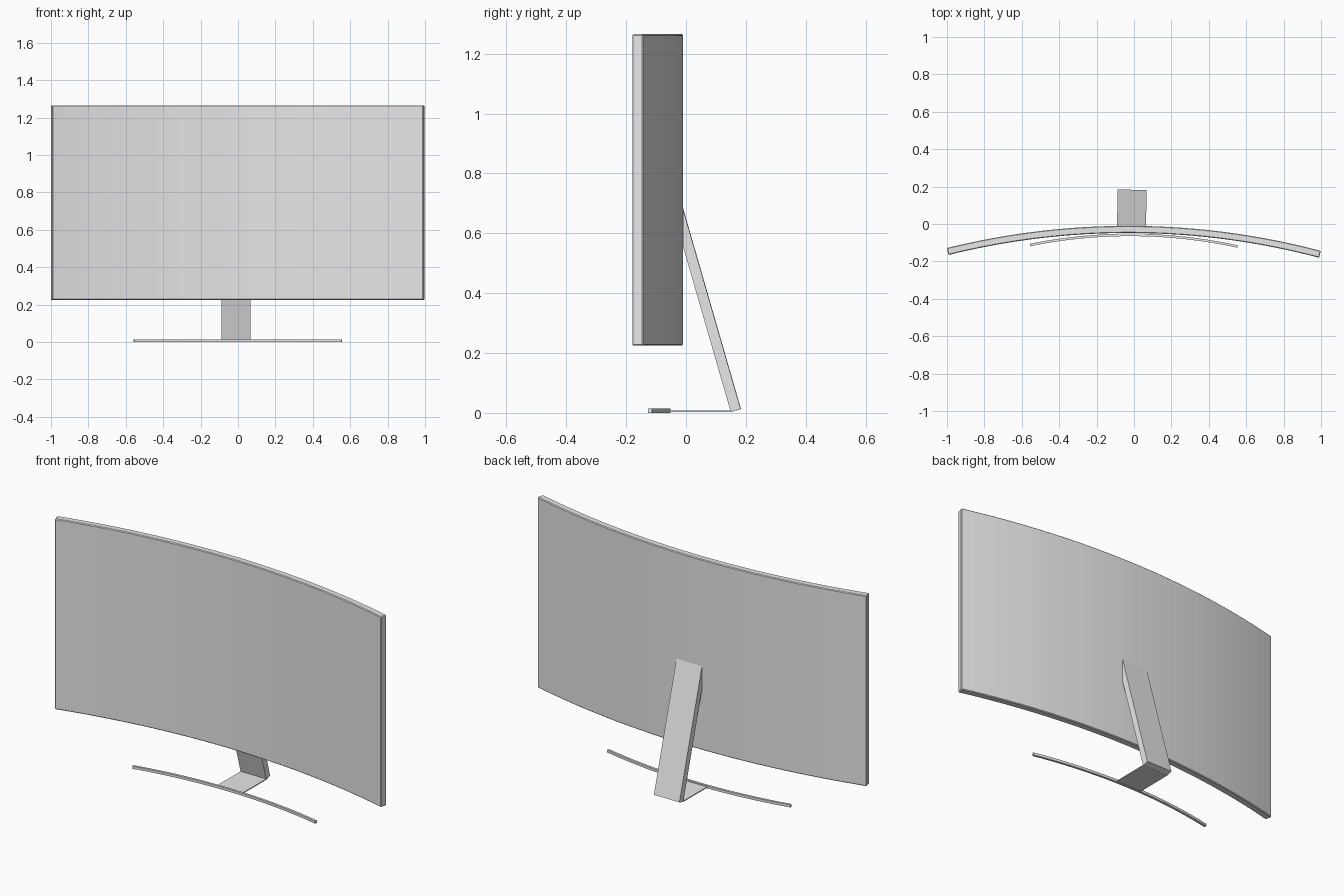
import bpy, bmesh, math
from mathutils import Matrix

cube = bpy.data.objects.get("Cube")
if cube:
    bpy.data.objects.remove(cube, do_unlink=True)

grey = bpy.data.materials.new("light_grey")
grey.use_nodes = True
grey.diffuse_color = (0.8, 0.8, 0.8, 1)
grey.node_tree.nodes["Principled BSDF"].inputs["Base Color"].default_value = (0.8, 0.8, 0.8, 1)

TURN = Matrix.Rotation(-0.0075, 4, "Z")  # the whole monitor is turned very slightly


def finish(name, bm):
    """Turn a bmesh into a named grey object."""
    bmesh.ops.recalc_face_normals(bm, faces=bm.faces)
    bm.transform(TURN)
    mesh = bpy.data.meshes.new(name)
    bm.to_mesh(mesh)
    bm.free()
    mesh.materials.append(grey)
    obj = bpy.data.objects.new(name, mesh)
    bpy.context.collection.objects.link(obj)
    return obj


def curved_bar(name, half_width, radius, back_y, profile, segments):
    """Sweep a (depth, z) profile along an arc whose ends come forward."""
    bm = bmesh.new()
    sweep = math.asin(half_width / radius)
    rings = []
    for i in range(segments + 1):
        a = sweep * (2 * i / segments - 1)
        rings.append([bm.verts.new(((radius - d) * math.sin(a),
                                    back_y - radius + (radius - d) * math.cos(a), z))
                      for d, z in profile])
    n = len(profile)
    for r, s in zip(rings, rings[1:]):
        for j in range(n):
            k = (j + 1) % n
            bm.faces.new((r[j], r[k], s[k], s[j]))
    bm.faces.new(rings[0])
    bm.faces.new(rings[-1])
    return finish(name, bm)


def side_extrusion(name, x0, x1, outline):
    """Extrude a (y, z) side outline across x."""
    bm = bmesh.new()
    face = bm.faces.new([bm.verts.new((x0, y, z)) for y, z in outline])
    out = bmesh.ops.extrude_face_region(bm, geom=[face])
    moved = [v for v in out["geom"] if isinstance(v, bmesh.types.BMVert)]
    bmesh.ops.translate(bm, verts=moved, vec=(x1 - x0, 0, 0))
    return finish(name, bm)


# Curved display panel with a fine chamfer along its rim
LOW, HIGH, DEPTH = 0.225, 1.265, 0.038
panel = curved_bar("display_panel", 1.0, 4.03, -0.01,
                   [(0, LOW), (DEPTH, LOW), (DEPTH, HIGH), (0, HIGH)], 32)
bevel = panel.modifiers.new("rim", "BEVEL")
bevel.width = 0.004
bevel.segments = 1
bevel.limit_method = "ANGLE"
bevel.angle_limit = math.radians(40)

# Leaning stand, cut upright where it meets the panel
LEFT, RIGHT = -0.09, 0.065
side_extrusion("stand_arm", LEFT, RIGHT,
               [(0.15, 0.003), (0.183, 0.013), (-0.01, 0.683), (-0.01, 0.557)])

# Thin plate joining the stand to the curved foot
side_extrusion("base_plate", LEFT, RIGHT,
               [(-0.056, 0.003), (0.152, 0.003), (0.152, 0.008), (-0.056, 0.008)])

# Slim curved foot
curved_bar("curved_foot", 0.557, 2.7, -0.052,
           [(0, 0), (0.013, 0), (0.013, 0.014), (0, 0.014)], 24)
